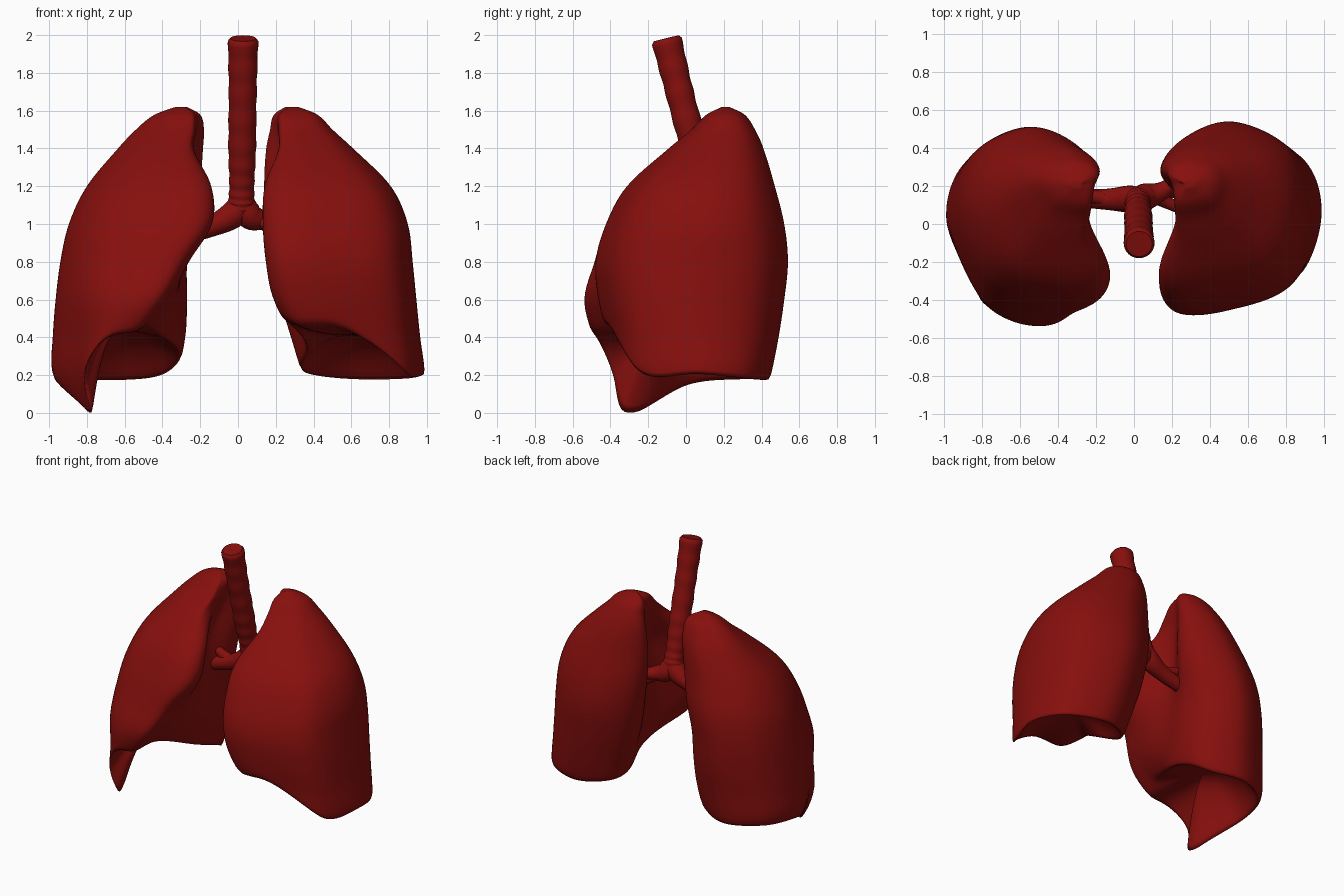
import bpy, bmesh, math
from mathutils import Vector

if "Cube" in bpy.data.objects:
    bpy.data.objects.remove(bpy.data.objects["Cube"])

red = bpy.data.materials.new("lung_red")
red.diffuse_color = (0.24, 0.005, 0.004, 1)
red.use_nodes = True
red.node_tree.nodes["Principled BSDF"].inputs["Base Color"].default_value = red.diffuse_color


def sample(keys, z):
    """Smooth interpolation of rows (z, values...) sorted by rising z."""
    n = len(keys)
    z = min(max(z, keys[0][0]), keys[-1][0])
    i = max(j for j in range(n - 1) if keys[j][0] <= z or j == 0)
    k0, k1 = keys[i], keys[i + 1]
    kp, kn = keys[max(i - 1, 0)], keys[min(i + 2, n - 1)]
    h = k1[0] - k0[0]
    t = (z - k0[0]) / h
    out = []
    for c in range(1, len(k0)):
        m0 = (k1[c] - kp[c]) / (k1[0] - kp[0]) * h
        m1 = (kn[c] - k0[c]) / (kn[0] - k0[0]) * h
        out.append((2*t**3 - 3*t*t + 1) * k0[c] + (t**3 - 2*t*t + t) * m0
                   + (3*t*t - 2*t**3) * k1[c] + (t**3 - t*t) * m1)
    return out


def closed_spline(vals, u):
    """Catmull-Rom through a closed loop of values, u counted in control points."""
    n = len(vals)
    i, t = int(u) % n, u % 1
    a, b, c, d = (vals[(i + k) % n] for k in (-1, 0, 1, 2))
    return b + 0.5*t*((c - a) + t*(2*a - 5*b + 4*c - d + t*(3*(b - c) + d - a)))


def section(keys, z, shoulder):
    """Ten control points of the horizontal section at height z."""
    outer, inner, hilum, front, yf, yb = sample(keys, z)
    w, wb, d = outer - front, outer - inner, yb - yf
    ym = yf + 0.52 * d
    return [(outer, ym),
            (outer - 0.13*wb, ym + 0.68*(yb - ym)),
            (inner + 0.46*wb, yb),
            (inner + 0.12*wb, yb - 0.09*d),
            (inner, yb - 0.27*d),
            (hilum, ym - 0.05*d),
            (front, yf + 0.17*d),
            (front + 0.09*w, yf + 0.01*d),
            (front + 0.43*w, yf + 0.02*d),
            (outer - shoulder*wb, ym - 0.70*(ym - yf))]


def link(name, bm):
    bmesh.ops.recalc_face_normals(bm, faces=bm.faces)
    me = bpy.data.meshes.new(name)
    bm.to_mesh(me)
    bm.free()
    me.materials.append(red)
    me.polygons.foreach_set("use_smooth", [True] * len(me.polygons))
    ob = bpy.data.objects.new(name, me)
    bpy.context.collection.objects.link(ob)
    return ob


def lung(name, side, keys, rim, dome, shoulder):
    cols, rows, under, top = 100, 60, 18, 1.62
    cx, cy, cz = dome
    rims = [max(-0.025, closed_spline(rim, 10*j/cols)) for j in range(cols)]

    def point(j, z):
        s = section(keys, z, shoulder)
        u = 10*j/cols
        return Vector((closed_spline([p[0] for p in s], u),
                       closed_spline([p[1] for p in s], u), z))

    rings = []
    # hollow base, from the dome centre out to the rim
    edge = [point(j, rims[j]) for j in range(cols)]
    for k in range(1, under):
        f = k / under
        rings.append([Vector((cx + (e.x - cx)*f, cy + (e.y - cy)*f,
                              cz + (e.z - cz)*f**2.6)) for e in edge])
    # outer wall, from the rim up to the apex
    for k in range(rows):
        t = math.sin(k / rows * math.pi / 2)
        rings.append([point(j, rims[j] + (top - rims[j])*t) for j in range(cols)])

    bm = bmesh.new()
    vs = [[bm.verts.new((side*p.x, p.y, p.z)) for p in r] for r in rings]
    for a, b in zip(vs, vs[1:]):
        for j in range(cols):
            bm.faces.new((a[j], a[(j+1) % cols], b[(j+1) % cols], b[j]))
    for ring, c in ((vs[0], (side*cx, cy, cz)), (vs[-1], None)):
        if c is None:
            c = sum((v.co for v in ring), Vector()) / cols
            c.z = top
        pole = bm.verts.new(c)
        for j in range(cols):
            bm.faces.new((ring[j], ring[(j+1) % cols], pole))
    # round off the rim
    for _ in range(3):
        bmesh.ops.smooth_vert(bm, verts=bm.verts, factor=0.4,
                              use_axis_x=True, use_axis_y=True, use_axis_z=True)
    return link(name, bm)


# rows: z, outer x, inner back x, hilum x, inner front x, front y, back y
lung("long_lung", -1, [
    (0.00, .86, .45, .50, .74, -.46, .38), (0.20, .98, .33, .38, .66, -.44, .44),
    (0.40, .98, .28, .33, .52, -.49, .47), (0.60, .965, .27, .31, .37, -.535, .50),
    (0.80, .94, .27, .30, .26, -.48, .51), (1.00, .895, .23, .30, .14, -.42, .505),
    (1.20, .80, .20, .30, .145, -.31, .46), (1.40, .635, .185, .25, .235, -.09, .41),
    (1.50, .54, .18, .215, .225, .03, .365), (1.58, .44, .20, .215, .23, .11, .31),
    (1.62, .33, .27, .28, .28, .19, .23)],
    [.13, .16, .155, .18, .27, .36, .47, .43, .36, -.03], (.62, .02, .43), .21)
lung("notched_lung", 1, [
    (0.00, .97, .40, .45, .55, -.28, .40), (0.20, .99, .34, .40, .50, -.36, .45),
    (0.40, .965, .28, .35, .30, -.41, .49), (0.60, .945, .22, .32, .19, -.46, .52),
    (0.80, .925, .18, .30, .15, -.475, .54), (1.00, .90, .15, .30, .135, -.42, .52),
    (1.20, .81, .14, .30, .145, -.31, .47), (1.40, .61, .15, .25, .215, -.09, .41),
    (1.50, .50, .17, .21, .215, .03, .365), (1.58, .42, .19, .21, .22, .11, .31),
    (1.62, .32, .25, .27, .27, .19, .23)],
    [.19, .165, .16, .18, .22, .33, .50, .47, .45, .19], (.62, .05, .41), .14)


def tube(name, path, ripple=0.0, sides=32, steps=90):
    """Round tube along rows (t, x, y, z, radius) with optional cartilage rings."""
    pts = [sample(path, path[-1][0]*i/steps) for i in range(steps + 1)]
    bm = bmesh.new()
    rings = []
    for i, (x, y, z, r) in enumerate(pts):
        a, b = pts[max(i-1, 0)], pts[min(i+1, steps)]
        q = (Vector(b[:3]) - Vector(a[:3])).to_track_quat('Z', 'Y')
        r += ripple * math.sin(i/steps * 11 * 2*math.pi)
        if ripple and i == 0:
            r -= 0.012
        rings.append([bm.verts.new(Vector((x, y, z)) + q @ Vector(
            (r*math.cos(k*2*math.pi/sides), r*math.sin(k*2*math.pi/sides), 0)))
            for k in range(sides)])
    for a, b in zip(rings, rings[1:]):
        for k in range(sides):
            n = (k+1) % sides
            bm.faces.new((a[k], a[n], b[n], b[k]))
    bm.faces.new(rings[0])
    bm.faces.new(rings[-1])
    ob = link(name, bm)
    bpy.context.view_layer.objects.active = ob
    ob.select_set(True)
    bpy.ops.object.shade_smooth_by_angle(angle=math.radians(50))
    ob.select_set(False)


# windpipe with ringed wall
tube("windpipe", [(0, .027, -.105, 1.983, .080), (1, .025, -.035, 1.70, .074),
                  (2, .022, .045, 1.40, .073), (3, .02, .10, 1.20, .066),
                  (4, .018, .125, 1.10, .070), (5, .015, .135, 1.03, .055)], ripple=0.002)
# main airways and their branches
for name, path in {
    "airway_long_side": [(0, .03, .115, 1.17, .052), (1, -.015, .13, 1.06, .072),
                         (2, -.15, .13, .985, .055), (3, -.36, .14, .92, .045)],
    "airway_notched_side": [(0, .01, .115, 1.17, .052), (1, .055, .14, 1.05, .072),
                            (2, .14, .17, 1.02, .050), (3, .22, .22, 1.02, .036),
                            (4, .36, .28, 1.04, .025)],
    "branch_front": [(0, .10, .15, 1.03, .04), (1, .18, .11, .99, .032), (2, .34, .04, .95, .025)],
    "branch_low": [(0, .12, .16, 1.02, .04), (1, .20, .17, .96, .034), (2, .36, .18, .86, .025)],
    "branch_long_side": [(0, -.14, .13, 1.0, .04), (1, -.24, .15, 1.02, .034), (2, -.36, .17, 1.08, .025)],
}.items():
    tube(name, path, sides=20, steps=30)
